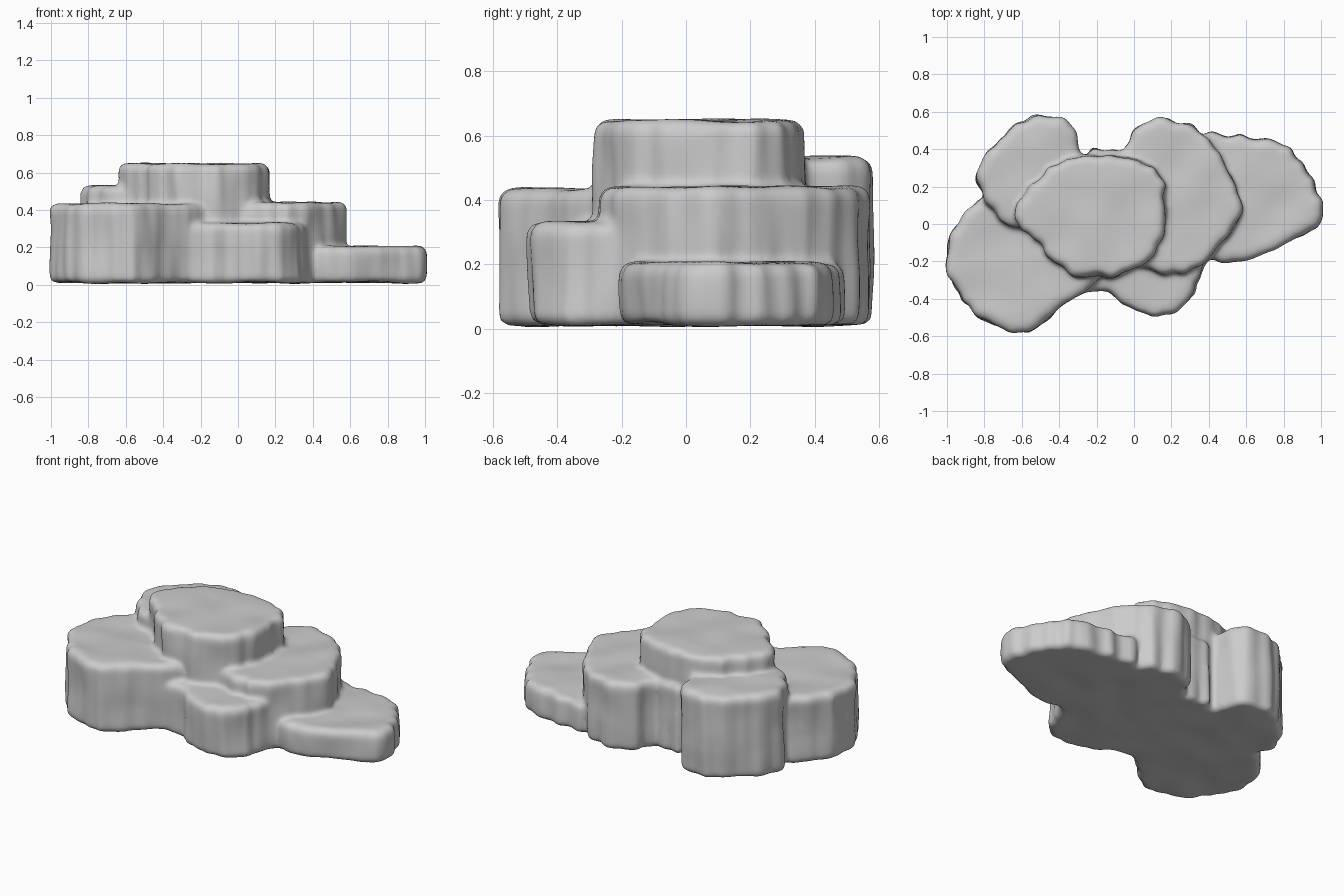
import bpy, bmesh
from math import sin, cos, pi
from mathutils import Vector, noise

if "Cube" in bpy.data.objects:
    bpy.data.objects.remove(bpy.data.objects["Cube"])


def smooth_outline(pts, steps=12):
    """Closed Catmull-Rom curve through the points."""
    p = [Vector(q) for q in pts]
    n, out = len(p), []
    for i in range(n):
        a, b, c, d = p[i - 1], p[i], p[(i + 1) % n], p[(i + 2) % n]
        for k in range(steps):
            t = k / steps
            out.append(b + (c - a) * t / 2 + (2 * a - 5 * b + 4 * c - d) * t**2 / 2
                       + (3 * b - a - 3 * c + d) * t**3 / 2)
    return out


def slab(name, height, *pts):
    """Upright rock column (outline clockwise) with fluted wall and rounded rims."""
    pts = smooth_outline(pts)
    n = len(pts)
    # quarter-round rims: small at the foot, larger at the top
    arc = [k * pi / 6 for k in range(4)]
    profile = [(.03 * (1 - sin(a)), .012 + .03 * (1 - cos(a))) for a in arc]
    profile += [(.04 * (1 - cos(a)), height - .04 * (1 - sin(a))) for a in arc]
    bm = bmesh.new()
    rings = []
    for inset, z in profile:
        ring = []
        for i, q in enumerate(pts):
            t = (pts[(i + 1) % n] - pts[i - 1]).normalized()
            flute = .024 * noise.noise(Vector((q.x * 15, q.y * 15, z)))
            ring.append(bm.verts.new((*(q + Vector((-t.y, t.x)) * (flute - inset)), z)))
        rings.append(ring)
    for lo, hi in zip(rings, rings[1:]):
        for i in range(n):
            bm.faces.new((lo[i - 1], lo[i], hi[i], hi[i - 1]))
    caps = [bm.faces.new(rings[0]), bm.faces.new(rings[-1])]
    bmesh.ops.recalc_face_normals(bm, faces=bm.faces)
    bmesh.ops.triangulate(bm, faces=caps)
    me = bpy.data.meshes.new(name)
    bm.to_mesh(me)
    bm.free()
    ob = bpy.data.objects.new(name, me)
    bpy.context.collection.objects.link(ob)
    ob.select_set(True)
    return ob


# The six stepped columns
rock = slab("rock_cluster", .648, (-.64, .08), (-.47, .28), (-.32, .37), (-.02, .345),
            (.15, .24), (.15, -.07), (.03, -.22), (-.12, -.28), (-.34, -.26),
            (-.55, -.06))
slab("back_left_column", .531, (-.83, .22), (-.71, .46), (-.5, .575), (-.31, .49),
     (-.3, .1), (-.65, -.01))
slab("front_left_column", .433, (-1, -.23), (-.93, .01), (-.7, .14), (-.15, -.2),
     (-.38, -.43), (-.6, -.575), (-.86, -.47))
slab("middle_right_column", .441, (-.24, .37), (-.06, .39), (.02, .51), (.18, .555),
     (.4, .45), (.57, .07), (.38, -.2), (.18, -.26), (-.2, -.1))
slab("right_step", .206, (.34, .46), (.58, .465), (.84, .39), (1, .12), (.92, -.05),
     (.49, -.2), (.2, 0))
slab("front_step", .33, (-.26, -.2), (.1, -.1), (.35, -.18), (.31, -.38),
     (.15, -.49), (-.05, -.43), (-.16, -.36), (-.27, -.35))

# Fuse the columns into one weathered rock
bpy.context.view_layer.objects.active = rock
bpy.ops.object.join()

remesh = rock.modifiers.new("fuse", 'REMESH')
remesh.mode = 'VOXEL'
remesh.voxel_size = .014
soften = rock.modifiers.new("soften", 'SMOOTH')
soften.iterations = 6

lumps = bpy.data.textures.new("lumps", 'CLOUDS')
lumps.noise_scale = .2
lumps.noise_depth = 0
weather = rock.modifiers.new("weather", 'DISPLACE')
weather.texture = lumps
weather.strength = .016

for mod in [m.name for m in rock.modifiers]:
    bpy.ops.object.modifier_apply(modifier=mod)
bpy.ops.object.shade_smooth()
